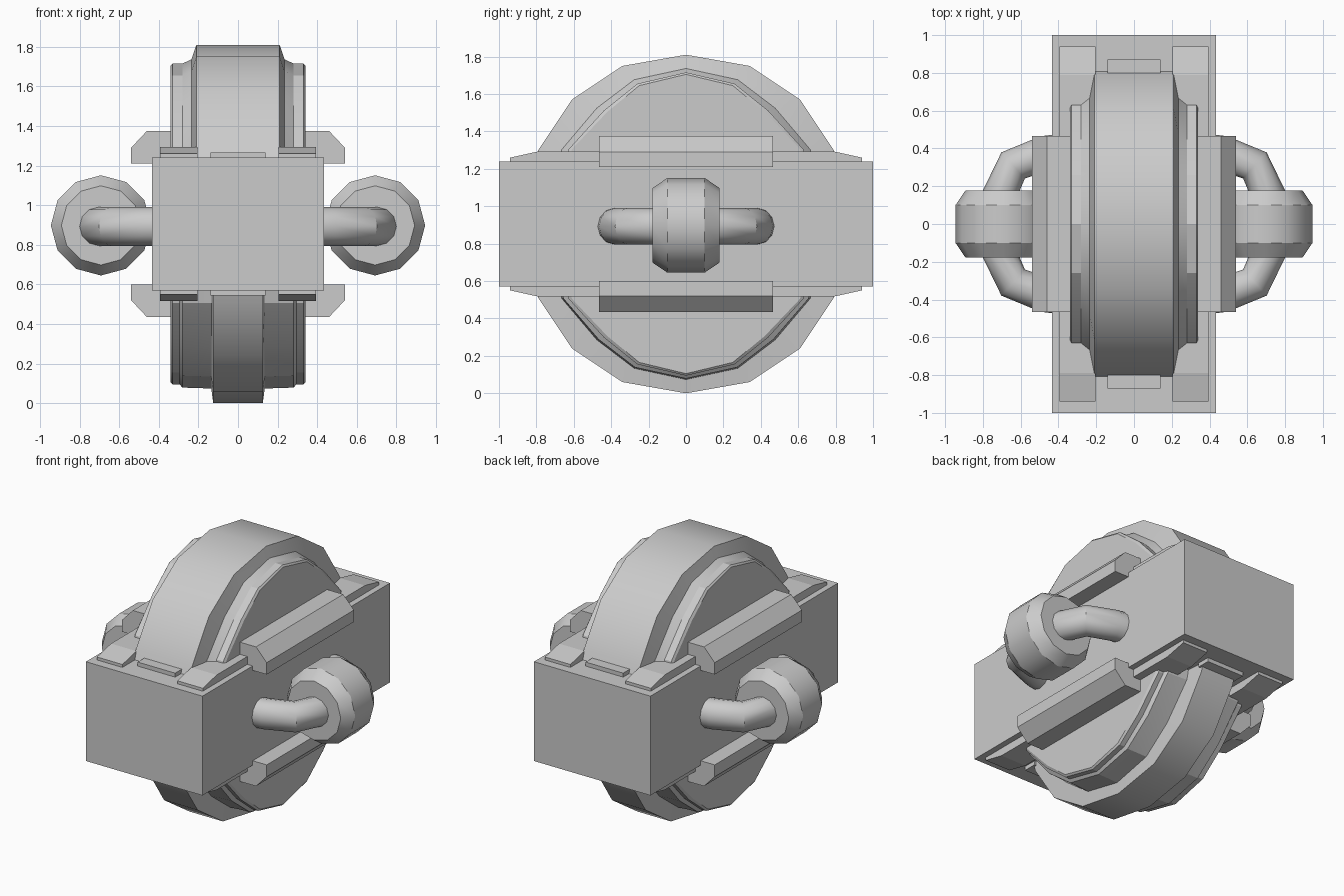
import bpy, bmesh
from math import sin, cos, pi, radians

if "Cube" in bpy.data.objects:
    bpy.data.objects.remove(bpy.data.objects["Cube"])

CZ = 0.905  # centre height


def finish(name, bm, smooth=None):
    bmesh.ops.recalc_face_normals(bm, faces=bm.faces)
    me = bpy.data.meshes.new(name)
    bm.to_mesh(me)
    bm.free()
    ob = bpy.data.objects.new(name, me)
    bpy.context.collection.objects.link(ob)
    if smooth:
        bpy.ops.object.select_all(action='DESELECT')
        ob.select_set(True)
        bpy.context.view_layer.objects.active = ob
        bpy.ops.object.shade_smooth_by_angle(angle=radians(smooth))
    return ob


def loft(name, rings, smooth=None):
    """Skin equal-sized closed rings and cap both ends."""
    bm = bmesh.new()
    vs = [[bm.verts.new(p) for p in r] for r in rings]
    n = len(vs[0])
    for a, b in zip(vs, vs[1:]):
        for i in range(n):
            j = (i + 1) % n
            bm.faces.new((a[i], a[j], b[j], b[i]))
    bm.faces.new(vs[0])
    bm.faces.new(vs[-1])
    return finish(name, bm, smooth)


def box(name, x0, x1, y0, y1, z0, z1):
    return loft(name, [[(x0, y, z0), (x1, y, z0), (x1, y, z1), (x0, y, z1)] for y in (y0, y1)])


# Housing block
box("housing", -0.435, 0.435, -1, 1, 0.57, 1.24)

# Wheel halves: blend between an inner (hub) and outer (tread) outline
INNER = [(0, .80), (.25, .74), (.42, .60), (.61, .40), (.70, 0)]
OUTER = [(0, .905), (.34, .845), (.61, .665), (.79, .395), (.90, 0)]


def half_wheel(name, profile, up):
    profile = profile + [(-x, t) for x, t in reversed(profile)]
    rings = []
    for x, t in profile:
        half = [(a + (c - a) * t, b + (d - b) * t) for (a, b), (c, d) in zip(INNER, OUTER)]
        pts = [(-y, z) for y, z in reversed(half[1:])] + half
        rings.append([(x, y, CZ + up * z) for y, z in pts])
    return loft(name, rings, 24)


half_wheel("wheel_top", [(.34, 0), (.33, .1), (.295, .1), (.28, .1), (.235, .3), (.21, 1)], 1)
half_wheel("wheel_bottom", [(.34, 0), (.33, .1), (.295, .1), (.28, .25), (.2, .27), (.135, .3), (.125, 1)], -1)

for up, level in ((1, "upper"), (-1, "lower")):
    # Small tabs in front of and behind the tread
    for s, end in ((-1, "front"), (1, "back")):
        box(f"{level}_{end}_tab", -.14, .14, s * .78, s * .87, CZ + up * .3, CZ + up * .362)
    for s, side in ((-1, "left"), (1, "right")):
        # Flat rails with sloped ends
        prof = [(-.94, .3), (-.94, .355), (-.79, .388), (.79, .388), (.94, .355), (.94, .3)]
        loft(f"{level}_{side}_rail", [[(s * x, y, CZ + up * z) for y, z in prof] for x in (.205, .395)])
        # Chamfered side bars
        prof = [(.335, .47), (.46, .47), (.54, .385), (.54, .305), (.40, .305), (.335, .37)]
        loft(f"{level}_{side}_bar", [[(s * x, y, CZ + up * z) for x, z in prof] for y in (-.465, .465)])

for s, side in ((-1, "left"), (1, "right")):
    # Curved handle tube: sweep a circle along a bent path
    half = [(.38, .385), (.47, .375), (.64, .31), (.71, .16)]
    path = half + [(x, -y) for x, y in reversed(half)]
    rings = []
    for i, (x, y) in enumerate(path):
        a, b = path[max(i - 1, 0)], path[min(i + 1, len(path) - 1)]
        dx, dy = b[0] - a[0], b[1] - a[1]
        l = (dx * dx + dy * dy) ** .5
        nx, ny = -dy / l, dx / l
        rings.append([(s * (x + nx * .093 * cos(k * pi / 6)), y + ny * .093 * cos(k * pi / 6),
                       .893 + .098 * sin(k * pi / 6)) for k in range(12)])
    loft(f"{side}_handle", rings, 40)

    # Roller with chamfered rims
    prof = [(-.178, .20), (-.10, .253), (.10, .253), (.178, .20)]
    loft(f"{side}_roller", [[(s * .692 + r * sin(k * pi / 6), y, .898 + r * cos(k * pi / 6))
                             for k in range(12)] for y, r in prof], 31)
